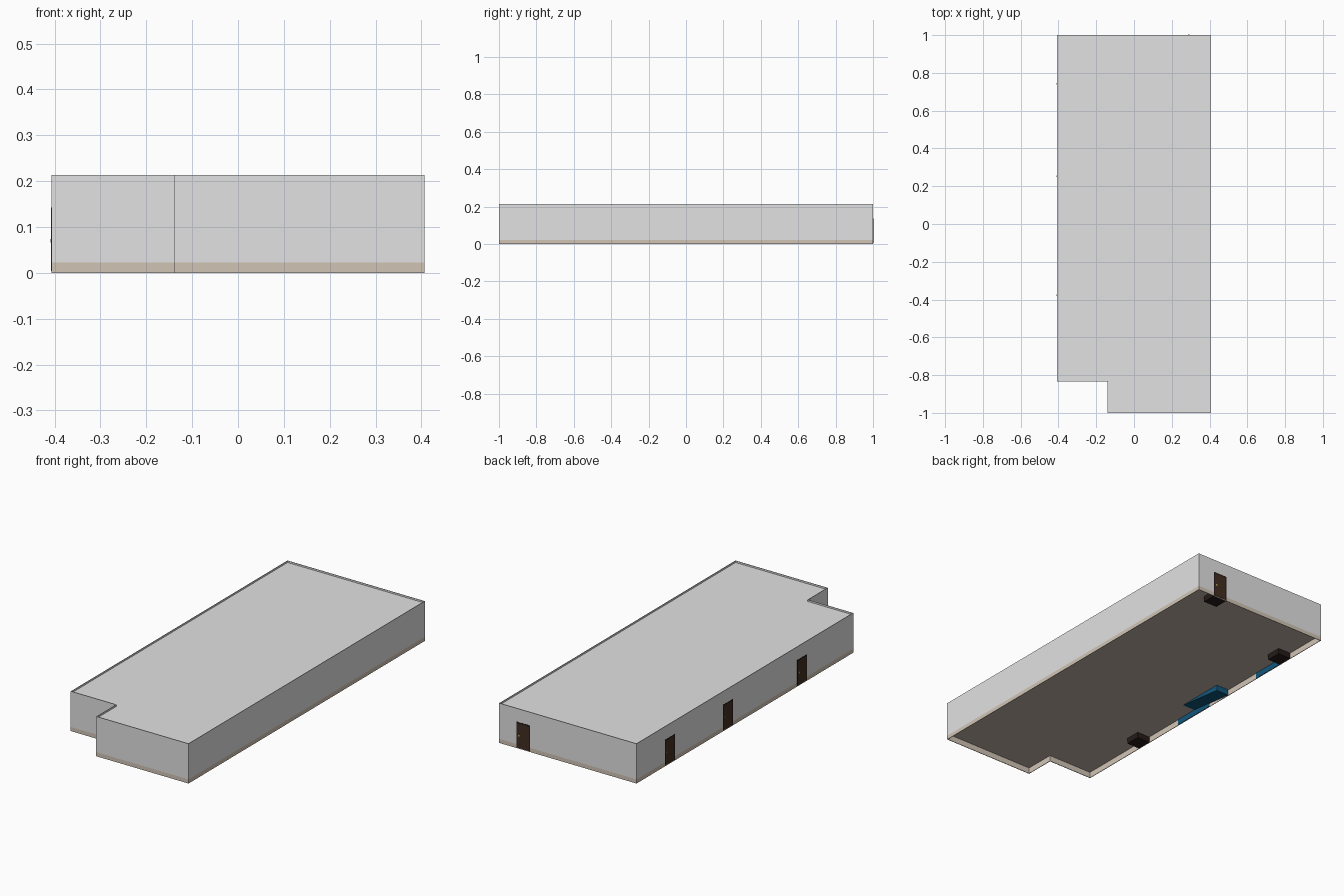
import bpy, bmesh

if "Cube" in bpy.data.objects:
    bpy.data.objects.remove(bpy.data.objects["Cube"])

def mat(name, r, g, b):
    m = bpy.data.materials.new(name)
    m.diffuse_color = (r, g, b, 1)
    m.use_nodes = True
    m.node_tree.nodes["Principled BSDF"].inputs["Base Color"].default_value = m.diffuse_color
    return m

GREY = mat("wall grey", 0.76, 0.76, 0.76)
BEIGE = mat("plinth beige", 0.64, 0.55, 0.46)
FLOOR = mat("floor taupe", 0.51, 0.44, 0.385)
BROWN = mat("door brown", 0.055, 0.026, 0.015)
DARK = mat("frame dark brown", 0.018, 0.011, 0.009)
BLUE = mat("ramp blue", 0.006, 0.095, 0.2)
BRASS = mat("handle brass", 0.6, 0.42, 0.12)

X, H, PLINTH, FLOOR_Z, ROOF_Z = 0.407, 0.213, 0.022, 0.032, 0.204
# corners of the plan, with the inward direction at each corner
PLAN = [(-X, -.834, 1, 1), (-.14, -.834, 1, 1), (-.14, -1, 1, 1),
        (X, -1, -1, 1), (X, 1, -1, -1), (-X, 1, 1, -1)]

def outline(d):
    return [(x + sx * d, y + sy * d) for x, y, sx, sy in PLAN]

def finish(name, bm, *mats):
    bmesh.ops.recalc_face_normals(bm, faces=bm.faces)
    me = bpy.data.meshes.new(name)
    bm.to_mesh(me)
    bm.free()
    for m in mats:
        me.materials.append(m)
    ob = bpy.data.objects.new(name, me)
    bpy.context.collection.objects.link(ob)
    return ob

def prism(name, pts, z0, z1, m):
    bm = bmesh.new()
    f = bm.faces.new([bm.verts.new((x, y, z0)) for x, y in pts])
    r = bmesh.ops.extrude_face_region(bm, geom=[f])
    for v in r["geom"]:
        if isinstance(v, bmesh.types.BMVert):
            v.co.z = z1
    return finish(name, bm, m)

def box(name, x0, x1, y0, y1, z0, z1, m):
    return prism(name, [(x0, y0), (x1, y0), (x1, y1), (x0, y1)], z0, z1, m)

# outer walls: a thin closed ring, beige below the plinth line
bm = bmesh.new()
levels = [(0, 0), (0, PLINTH), (0, H), (.003, H), (.003, FLOOR_Z), (.003, 0)]
rings = [[bm.verts.new((x, y, z)) for x, y in outline(d)] for d, z in levels]
for k in range(len(rings)):
    a, b = rings[k], rings[(k + 1) % len(rings)]
    for i in range(6):
        j = (i + 1) % 6
        f = bm.faces.new((a[i], a[j], b[j], b[i]))
        f.material_index = 1 if k in (0, 4, 5) else 0
finish("outer_walls", bm, GREY, BEIGE)

# roof set below the parapet, floor raised above the plinth foot
prism("roof", outline(.002), ROOF_Z - .006, ROOF_Z, GREY)
prism("floor", outline(.002), FLOOR_Z, FLOOR_Z + .006, FLOOR)

# doors: frame, panel and handle, with a step block behind under the floor
def door(name, wall, a, b):
    def put(part, u0, u1, d0, d1, z0, z1, m):
        # u runs along the wall, d points outward
        if wall == "left":
            box(name + part, -X - d1, -X - d0, u0, u1, z0, z1, m)
        else:
            box(name + part, u0, u1, 1 + d0, 1 + d1, z0, z1, m)
    put("_frame", a, b, -.002, .0006, .004, .142, DARK)
    put("_panel", a + .006, b - .006, -.002, .0012, .006, .135, BROWN)
    put("_handle", b - .02, b - .012, 0, .002, .066, .074, BRASS)
    if name != "middle_door":
        put("_step", a, b, -.08, -.001, .001, FLOOR_Z + .002, DARK)

door("rear_door", "back", .223, .305)
door("north_door", "left", .677, .759)
door("middle_door", "left", .186, .268)
door("south_door", "left", -.442, -.36)

# blue ramp wedge under the floor beside the middle door
bm = bmesh.new()
sides = []
for x in (-X + .004, -X + .08):
    sides.append([bm.verts.new((x, y, z)) for y, z in
                  ((0, FLOOR_Z), (.268, .001), (.268, FLOOR_Z + .002), (0, FLOOR_Z + .002))])
a, b = sides
bm.faces.new(a)
bm.faces.new(b)
for i in range(4):
    j = (i + 1) % 4
    bm.faces.new((a[i], a[j], b[j], b[i]))
finish("ramp", bm, BLUE)

# blue strips on the inner foot of the left wall
for i, (y0, y1) in enumerate(((-.13, .12), (.49, .675))):
    box(f"blue_strip_{i + 1}", -X + .002, -X + .005, y0, y1, .001, FLOOR_Z, BLUE)
